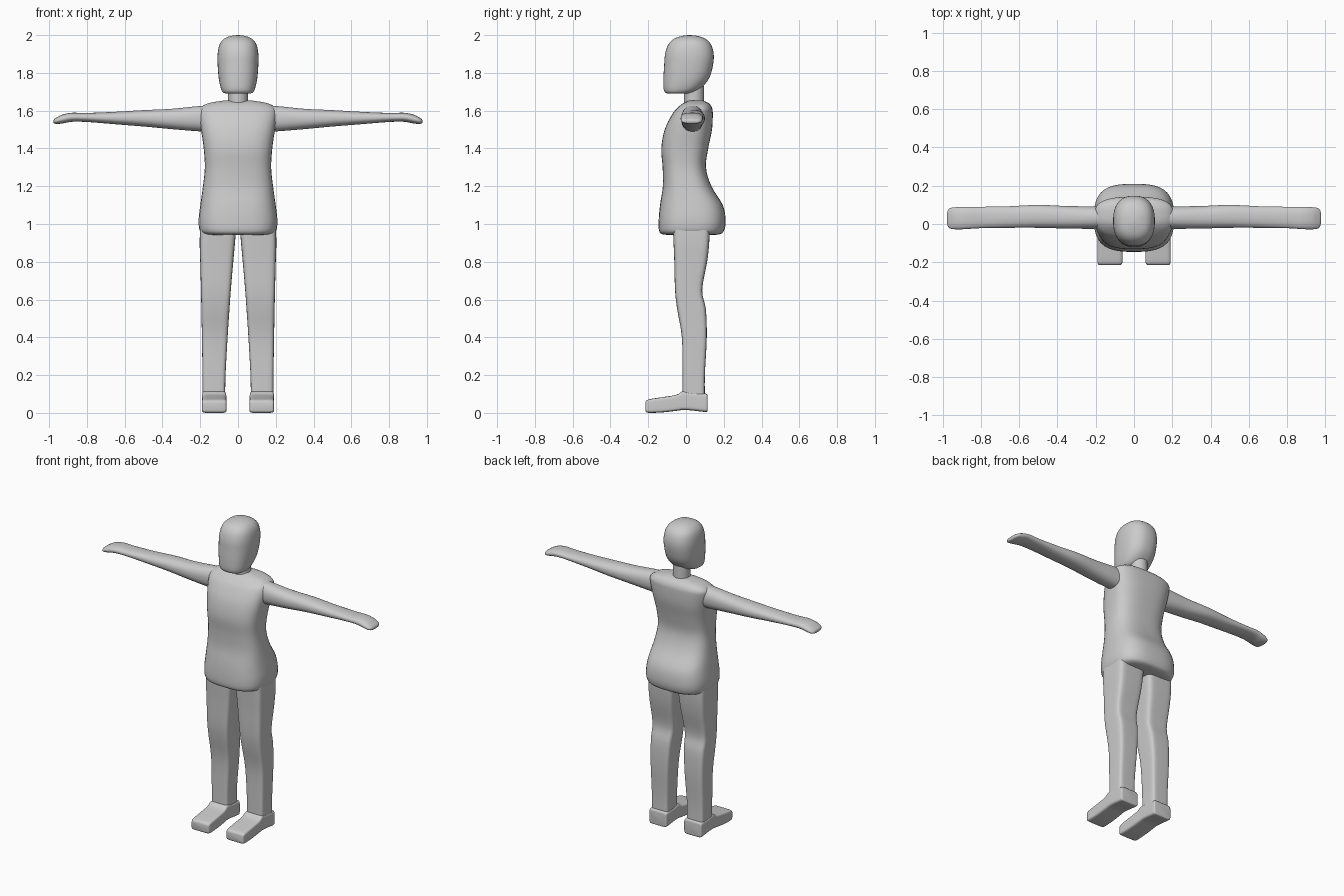
import bpy
import bmesh
from math import cos, sin, pi, copysign, radians
from mathutils import Vector

old = bpy.data.objects.get("Cube")
if old:
    bpy.data.objects.remove(old, do_unlink=True)

grey = bpy.data.materials.new("plain grey")
grey.use_nodes = True
colour = (0.6, 0.6, 0.6, 1)
grey.diffuse_color = colour
grey.node_tree.nodes["Principled BSDF"].inputs["Base Color"].default_value = colour


def smooth_path(rows, steps):
    """Catmull-Rom interpolation through the section rows."""
    rows = [Vector(r) for r in rows]
    result = []
    for i in range(len(rows) - 1):
        a, b = rows[max(i - 1, 0)], rows[i]
        c, d = rows[i + 1], rows[min(i + 2, len(rows) - 1)]
        for s in range(steps):
            t = s / steps
            result.append(b + (c - a) * t / 2 + (a * 2 - b * 5 + c * 4 - d) * t**2 / 2
                          + (b * 3 - a - c * 3 + d) * t**3 / 2)
    return result + [rows[-1]]


def loft(name, axis, rows, power=2.0, sides=40, steps=4, mirror=False):
    """Skin rounded sections; each row is position, then low and high on both other axes."""
    bm = bmesh.new()
    rings = []
    for pos, lo_u, hi_u, lo_v, hi_v in smooth_path(rows, steps):
        ring = []
        for k in range(sides):
            angle = 2 * pi * (k + 0.5) / sides
            cu, cv = cos(angle), sin(angle)
            u = copysign(abs(cu) ** (2 / power), cu)
            v = copysign(abs(cv) ** (2 / power), cv)
            point = [(lo_u + hi_u + u * (hi_u - lo_u)) / 2,
                     (lo_v + hi_v + v * (hi_v - lo_v)) / 2]
            point.insert("xyz".index(axis), pos)
            ring.append(bm.verts.new(point))
        rings.append(ring)
    for low, high in zip(rings, rings[1:]):
        for k in range(sides):
            n = (k + 1) % sides
            bm.faces.new((low[k], low[n], high[n], high[k]))
    bm.faces.new(rings[0])
    bm.faces.new(rings[-1])
    bmesh.ops.recalc_face_normals(bm, faces=bm.faces)
    sides_made = [("left_" + name, 1), ("right_" + name, -1)] if mirror else [(name, 1)]
    for label, sign in sides_made:
        if sign < 0:
            bmesh.ops.scale(bm, vec=(-1, 1, 1), verts=bm.verts)
            bmesh.ops.reverse_faces(bm, faces=bm.faces)
        mesh = bpy.data.meshes.new(label)
        bm.to_mesh(mesh)
        mesh.materials.append(grey)
        obj = bpy.data.objects.new(label, mesh)
        bpy.context.collection.objects.link(obj)
        bpy.ops.object.select_all(action="DESELECT")
        obj.select_set(True)
        bpy.context.view_layer.objects.active = obj
        bpy.ops.object.shade_smooth_by_angle(angle=radians(50))
    bm.free()


def centred(rows):
    """Expand (z, half width, back and front limits) to full section rows."""
    return [(z, -w, w, front, back) for z, w, front, back in rows]


# Head with a flat chin
loft("head", "z", centred([
    (1.69, .05, -.09, .0), (1.694, .075, -.108, .03), (1.715, .09, -.119, .075),
    (1.77, .102, -.12, .122), (1.84, .108, -.116, .143), (1.9, .108, -.111, .147),
    (1.95, .098, -.094, .133), (1.98, .075, -.065, .104), (1.995, .04, -.024, .064),
    (2.0, .004, .012, .024)]), power=2.4)

# Neck
loft("neck", "z", centred([(1.6, .052, -.01, .095), (1.73, .052, -.01, .095)]), steps=1)

# Tunic shaped torso
loft("torso", "z", centred([
    (.942, .14, -.08, .14), (.946, .18, -.125, .18), (.965, .203, -.143, .202),
    (1.02, .209, -.145, .21), (1.1, .2, -.138, .195), (1.2, .186, -.123, .135),
    (1.3, .176, -.124, .106), (1.4, .182, -.131, .118), (1.5, .196, -.113, .138),
    (1.58, .207, -.074, .142), (1.615, .2, -.045, .138), (1.64, .155, -.015, .12),
    (1.653, .08, .015, .09)]), power=2.9)

# Arms with flat, slightly drooping hands
loft("arm", "x", [
    (.12, -.02, .09, 1.49, 1.625), (.2, -.025, .092, 1.49, 1.625),
    (.35, -.024, .094, 1.502, 1.61), (.5, -.02, .1, 1.516, 1.603),
    (.65, -.02, .093, 1.528, 1.594), (.8, -.022, .09, 1.54, 1.588),
    (.88, -.027, .09, 1.541, 1.589), (.93, -.028, .088, 1.532, 1.579),
    (.96, -.024, .083, 1.53, 1.564), (.973, -.01, .07, 1.533, 1.555),
    (.977, .01, .05, 1.54, 1.548)], power=2.3, sides=32, mirror=True)

# Legs, boxy with softened corners
loft("leg", "z", [
    (.06, .068, .187, -.018, .1), (.2, .066, .188, -.018, .1),
    (.4, .055, .191, -.022, .11), (.55, .045, .194, -.047, .105),
    (.65, .038, .196, -.058, .086), (.8, .025, .2, -.062, .112),
    (.9, .016, .203, -.066, .123), (1.0, .008, .2, -.07, .126)],
    power=6, mirror=True)

# Feet with a sloping instep and a blunt toe
loft("foot", "y", [
    (-.215, .072, .182, .012, .055), (-.21, .064, .188, .004, .065),
    (-.19, .06, .191, .0, .073), (-.12, .06, .191, .003, .084),
    (-.05, .061, .191, .011, .096), (-.015, .062, .191, .015, .115),
    (.03, .062, .191, .013, .108), (.09, .062, .191, .006, .104),
    (.11, .064, .189, .006, .1), (.114, .072, .18, .014, .09)],
    power=7, mirror=True)
